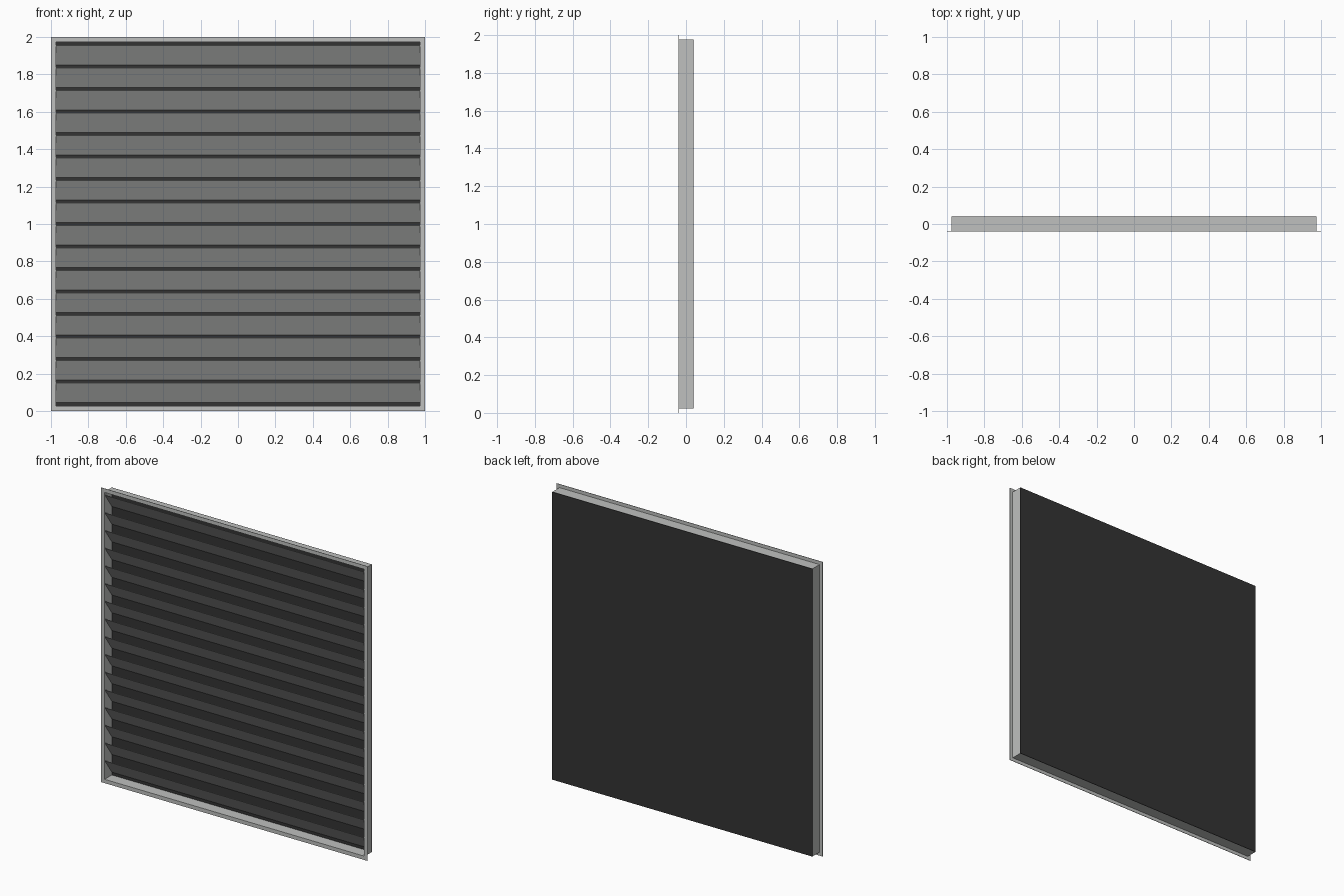
import bpy, bmesh

if "Cube" in bpy.data.objects:
    bpy.data.objects.remove(bpy.data.objects["Cube"])

DEPTH = 0.04      # half depth of the grille
HALF = 0.977      # half width of the box section
SHEET = 0.003     # sheet metal thickness
SLATS = 16


def material(name, value):
    m = bpy.data.materials.new(name)
    m.diffuse_color = (*value, 1)
    m.use_nodes = True
    m.node_tree.nodes["Principled BSDF"].inputs["Base Color"].default_value = m.diffuse_color
    return m


metal = material("light grey metal", (0.52, 0.53, 0.52))
dark = material("dark backing", (0.033, 0.033, 0.033))


def make_object(name, bm, mat):
    bmesh.ops.recalc_face_normals(bm, faces=bm.faces)
    me = bpy.data.meshes.new(name)
    bm.to_mesh(me)
    bm.free()
    me.materials.append(mat)
    ob = bpy.data.objects.new(name, me)
    bpy.context.collection.objects.link(ob)
    return ob


def square_ring(name, outer, inner, y0, y1, mat):
    """Square tube around the y axis, centred at z = 1."""
    bm = bmesh.new()
    corners = [(-1, -1), (1, -1), (1, 1), (-1, 1)]
    loops = [[bm.verts.new((sx * r, y, 1 + sz * r)) for sx, sz in corners]
             for r, y in ((outer, y0), (outer, y1), (inner, y1), (inner, y0))]
    for a, b in zip(loops, loops[1:] + loops[:1]):
        for i in range(4):
            j = (i + 1) % 4
            bm.faces.new((a[i], a[j], b[j], b[i]))
    return make_object(name, bm, mat)


def extrude_x(name, profile, half, mat):
    """Closed (y, z) profile stretched across x."""
    bm = bmesh.new()
    ends = [[bm.verts.new((x, y, z)) for y, z in profile] for x in (-half, half)]
    bm.faces.new(ends[0])
    bm.faces.new(ends[1])
    for i in range(len(profile)):
        j = (i + 1) % len(profile)
        bm.faces.new((ends[0][i], ends[0][j], ends[1][j], ends[1][i]))
    return make_object(name, bm, mat)


# Front flange and the box section behind it
square_ring("front_flange", 1.0, HALF - SHEET, -DEPTH, -DEPTH + SHEET, metal)
square_ring("box_walls", HALF, HALF - SHEET, -DEPTH + SHEET, DEPTH - SHEET, metal)

# Dark panel closing the back
y0, y1 = DEPTH - SHEET, DEPTH
extrude_x("back_panel", [(y0, 1 - HALF), (y1, 1 - HALF), (y1, 1 + HALF), (y0, 1 + HALF)],
          HALF, dark)

# Angled slats: high at the front edge, low at the back panel
pitch = 0.1203
front, back = -DEPTH + SHEET, DEPTH - SHEET
for i in range(SLATS):
    top = 1.957 - i * pitch
    low = top - 0.107
    extrude_x(f"slat_{i + 1}",
              [(front, top - SHEET), (back, low), (back, low + SHEET), (front, top)],
              HALF - SHEET, metal)
